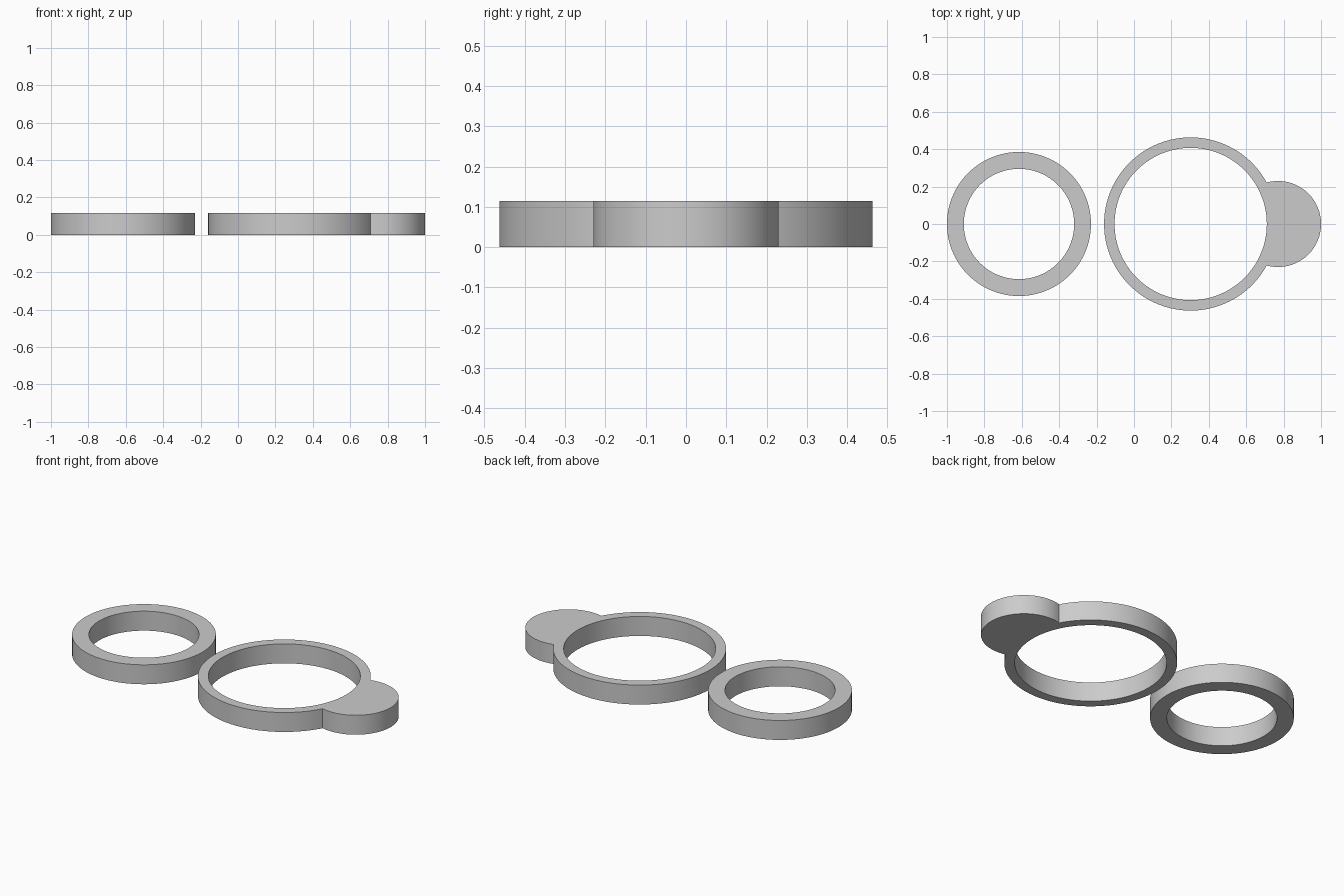
import bpy
import bmesh
from math import acos, atan2, cos, pi, sin, sqrt
from mathutils import Vector

HEIGHT = 0.115
SEGMENTS = 128

cube = bpy.data.objects.get("Cube")
if cube:
    bpy.data.objects.remove(cube, do_unlink=True)

grey = bpy.data.materials.new("plain grey")
grey.use_nodes = True
colour = (0.6, 0.6, 0.6, 1)
grey.diffuse_color = colour
grey.node_tree.nodes["Principled BSDF"].inputs["Base Color"].default_value = colour


def arc(cx, radius, start, end, steps):
    """Points along an arc centred on the x axis, both ends included."""
    angles = [start + (end - start) * i / steps for i in range(steps + 1)]
    return [Vector((cx + radius * cos(a), radius * sin(a), 0)) for a in angles]


def circle(cx, radius):
    return arc(cx, radius, 0, 2 * pi, SEGMENTS)[:-1]


def plate(name, loops):
    """Fill closed outlines (later ones are holes) and extrude them upward."""
    bm = bmesh.new()
    edges = []
    for loop in loops:
        verts = [bm.verts.new(p) for p in loop]
        edges += [bm.edges.new((v, verts[i - 1])) for i, v in enumerate(verts)]
    bmesh.ops.triangle_fill(bm, edges=edges, use_beauty=True, normal=(0, 0, 1))
    result = bmesh.ops.extrude_face_region(bm, geom=bm.faces[:], use_keep_orig=True)
    top = [g for g in result["geom"] if isinstance(g, bmesh.types.BMVert)]
    bmesh.ops.translate(bm, verts=top, vec=(0, 0, HEIGHT))
    bmesh.ops.recalc_face_normals(bm, faces=bm.faces[:])
    mesh = bpy.data.meshes.new(name)
    bm.to_mesh(mesh)
    bm.free()
    mesh.materials.append(grey)
    obj = bpy.data.objects.new(name, mesh)
    bpy.context.collection.objects.link(obj)
    bpy.ops.object.select_all(action="DESELECT")
    obj.select_set(True)
    bpy.context.view_layer.objects.active = obj
    bpy.ops.object.shade_smooth_by_angle(angle=pi / 6)


# Small thick ring
plate("small_ring", [circle(-0.615, 0.385), circle(-0.615, 0.295)])

# Large thin ring with a round tab merged into its outline
ring_x, ring_r, tab_x, tab_r = 0.303, 0.463, 0.77, 0.23
gap = tab_x - ring_x
a = acos((gap**2 + ring_r**2 - tab_r**2) / (2 * gap * ring_r))
b = atan2(ring_r * sin(a), ring_r * cos(a) - gap)
outline = arc(ring_x, ring_r, a, 2 * pi - a, SEGMENTS)
outline += arc(tab_x, tab_r, -b, b, SEGMENTS // 2)[1:-1]
plate("large_ring_with_tab", [outline, circle(ring_x, 0.407)])
